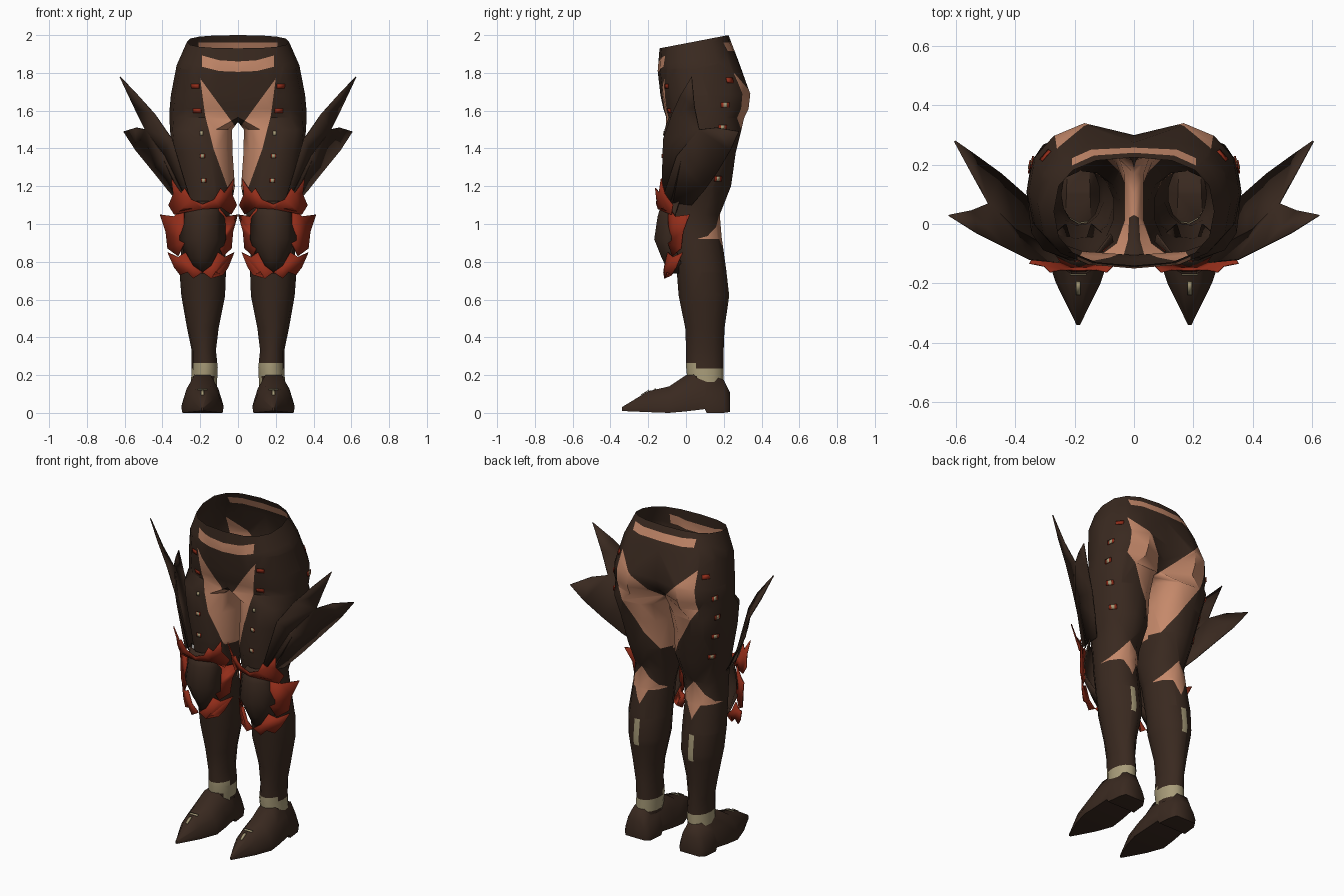
import bpy, bmesh
from math import sin, cos, radians, copysign
from mathutils import Vector

if "Cube" in bpy.data.objects:
    bpy.data.objects.remove(bpy.data.objects["Cube"])


def material(name, rgb):
    m = bpy.data.materials.new(name)
    m.use_nodes = True
    m.diffuse_color = (*rgb, 1)
    bsdf = m.node_tree.nodes["Principled BSDF"]
    bsdf.inputs["Base Color"].default_value = (*rgb, 1)
    bsdf.inputs["Roughness"].default_value = 0.9
    return m


brown = material("dark brown leather", (0.041, 0.022, 0.014))
skin = material("tan skin", (0.56, 0.25, 0.145))
red = material("rust red", (0.29, 0.026, 0.010))
beige = material("beige cloth", (0.39, 0.33, 0.19))


def make(name, bm, mats, solid=0.0, smooth=40):
    """Turn a left-hand half into a mirrored object."""
    bmesh.ops.remove_doubles(bm, verts=bm.verts[:], dist=0.0005)
    bmesh.ops.recalc_face_normals(bm, faces=bm.faces[:])
    me = bpy.data.meshes.new(name)
    bm.to_mesh(me)
    bm.free()
    ob = bpy.data.objects.new(name, me)
    bpy.context.collection.objects.link(ob)
    for m in mats:
        me.materials.append(m)
    bpy.ops.object.select_all(action='DESELECT')
    bpy.context.view_layer.objects.active = ob
    ob.select_set(True)
    bpy.ops.object.shade_smooth_by_angle(angle=radians(smooth))
    if solid:
        s = ob.modifiers.new("thickness", 'SOLIDIFY')
        s.thickness, s.offset = solid, 0
    mir = ob.modifiers.new("mirror", 'MIRROR')
    mir.use_clip = True
    return ob


def bridge(bm, rows, closed=False):
    """Quads between rows of equally many points."""
    rows = [[bm.verts.new(p) for p in r] for r in rows]
    for a, b in zip(rows, rows[1:]):
        n = len(a)
        for i in range(n if closed else n - 1):
            j = (i + 1) % n
            bm.faces.new((a[i], a[j], b[j], b[i]))
    return rows


def paint(bm, poly, mat, front):
    """Cut a convex outline (x, z) into the front or back and colour it."""
    lo, hi = min(p[1] for p in poly), max(p[1] for p in poly)
    mid = Vector((sum(p[0] for p in poly), 0, sum(p[1] for p in poly))) / len(poly)

    def faces():
        for f in bm.faces:
            zs = [v.co.z for v in f.verts]
            if (f.calc_center_median().y < 0.06) == front and min(zs) < hi and max(zs) > lo:
                yield f

    planes = []
    for (ax, az), (bx, bz) in zip(poly, poly[1:] + poly[:1]):
        co, no = Vector((ax, 0, az)), Vector((bz - az, 0, ax - bx))
        if no.dot(mid - co) < 0:
            no.negate()
        planes.append((co, no))
        fs = list(faces())
        geom = fs + list({e for f in fs for e in f.edges}) + list({v for f in fs for v in f.verts})
        bmesh.ops.bisect_plane(bm, geom=geom, dist=1e-4, plane_co=co, plane_no=no)
    for f in faces():
        c = f.calc_center_median()
        if all(no.dot(c - co) > 0 for co, no in planes):
            f.material_index = mat


# Trousers and boots: half hip rings, a crotch ring, then closed leg rings
def power(v, e=0.78):
    return copysign(abs(v) ** e, v)


def hip_arc(z_front, z_back, rx, y_front, y_back, cleft):
    pts = []
    for i in range(9):
        t = radians(22.5 * i)
        k = (1 - power(cos(t))) / 2
        pts.append((rx * power(sin(t)) if 0 < i < 8 else 0, y_front + (y_back - y_front) * k,
                    z_front + (z_back - z_front) * k))
    x, y, z = pts[8]
    pts[8] = (x, y - cleft, z)
    return pts


def leg_ring(z, x0, x1, y0, y1, e=1.0):
    angles = [-20 + 27.5 * i for i in range(9)] + [228, 256, 284, 312]
    return [((x0 + x1) / 2 + (x1 - x0) / 2 * power(sin(radians(a)), e),
             (y0 + y1) / 2 - (y1 - y0) / 2 * power(cos(radians(a)), e), z) for a in angles]


bm = bmesh.new()
hips = [hip_arc(1.93, 2.0, 0.27, -0.14, 0.225, 0),
        hip_arc(1.81, 1.87, 0.325, -0.15, 0.285, 0.01),
        hip_arc(1.68, 1.69, 0.355, -0.135, 0.355, 0.055),
        hip_arc(1.61, 1.61, 0.362, -0.12, 0.345, 0.08),
        hip_arc(1.565, 1.56, 0.363, -0.105, 0.32, 0.11)]
bridge(bm, hips)
crotch = hips[-1] + [(0, y, 1.54) for y in (0.17, 0.1, 0.03, -0.05)]
bridge(bm, [crotch] + [leg_ring(*r) for r in (
    (1.50, 0.028, 0.36, -0.115, 0.295, 0.7),
    (1.38, 0.025, 0.35, -0.125, 0.265, 0.85),
    (1.20, 0.012, 0.32, -0.125, 0.24),
    (1.05, 0.04, 0.29, -0.11, 0.18),
    (0.93, 0.065, 0.295, -0.09, 0.19),
    (0.75, 0.06, 0.31, -0.05, 0.215),
    (0.62, 0.065, 0.30, -0.04, 0.23),
    (0.45, 0.10, 0.27, -0.005, 0.205),
    (0.33, 0.115, 0.245, 0, 0.2),
    (0.24, 0.105, 0.245, 0, 0.2),
    (0.14, 0.11, 0.25, 0.01, 0.2))], closed=True)
bmesh.ops.remove_doubles(bm, verts=bm.verts[:], dist=0.0005)

# Bare skin panels, waist bands, knee backs, ankle cuffs and calf strips
paint(bm, [(0.2, 1.77), (0.175, 1.58), (0.13, 1.4), (0.05, 1.18), (-0.02, 1.18), (-0.02, 1.47)], 1, True)
paint(bm, [(0.26, 1.80), (0.275, 1.56), (0.05, 1.2), (-0.02, 1.2), (-0.02, 1.53)], 1, False)
paint(bm, [(-0.01, 1.805), (0.1, 1.81), (0.1, 1.867), (-0.01, 1.86)], 1, True)
paint(bm, [(0.1, 1.81), (0.19, 1.832), (0.19, 1.892), (0.1, 1.867)], 1, True)
paint(bm, [(-0.01, 1.915), (0.21, 1.915), (0.21, 1.96), (-0.01, 1.96)], 1, False)
paint(bm, [(0.18, 1.06), (0.295, 0.92), (0.065, 0.92)], 1, False)
paint(bm, [(0.13, 0.93), (0.23, 0.93), (0.18, 0.83)], 1, False)
paint(bm, [(0, 0.265), (0.4, 0.265), (0.4, 0.195), (0, 0.195)], 2, True)
paint(bm, [(0, 0.235), (0.4, 0.235), (0.4, 0.16), (0, 0.16)], 2, False)
paint(bm, [(0.17, 0.74), (0.205, 0.74), (0.205, 0.58), (0.17, 0.58)], 2, False)
legs = make("trousers_and_boots", bm, [brown, skin, beige])

# Pointed shoes with a small heel: sections from toe to heel
bm = bmesh.new()
sections = []
for y, w, z0, z1 in ((-0.34, 0.006, 0.01, 0.03), (-0.2, 0.075, 0.004, 0.115),
                     (-0.09, 0.112, 0, 0.14), (0, 0.108, 0.008, 0.2), (0.1, 0.1, 0.02, 0.205),
                     (0.11, 0.1, 0, 0.205), (0.2, 0.09, 0, 0.175), (0.232, 0.07, 0.005, 0.11)):
    h = z1 - z0
    half = [(w * 0.95, z0), (w, z0 + 0.22 * h), (w * 0.78, z0 + 0.62 * h), (w * 0.4, z1)]
    sections.append([(0.188 + x, y, z) for x, z in half]
                    + [(0.188 - x, y, z) for x, z in reversed(half)])
rows = bridge(bm, sections, closed=True)
bm.faces.new(rows[0])
bm.faces.new(rows[-1])
shoes = make("shoes", bm, [brown], smooth=60)

# Domed knee guards
bm = bmesh.new()
bridge(bm, [[(0.187 + w * u, y + 0.09 * u * u, z) for u in (-1, -0.6, -0.2, 0.2, 0.6, 1)]
            for z, w, y in ((1.12, 0.11, -0.125), (1.04, 0.115, -0.15), (0.92, 0.12, -0.168),
                            (0.82, 0.088, -0.128), (0.74, 0.045, -0.09))])
make("knee_guards", bm, [brown], solid=0.008)

# Jagged red trim around each knee guard: crown, side wings, lower collar
trim = {
    "knee_crown": (-0.15, 2.6, 0.35, 1.0, [(0, 1.08), (0, 1.105), (0.06, 1.13), (0.095, 1.19),
                   (0.115, 1.165), (0.165, 1.24), (0.155, 1.16), (0.18, 1.1), (0.15, 1.05),
                   (0.1, 1.085)]),
    "knee_wing": (-0.118, 2.7, 0, 0.82, [(0.1, 1.09), (0.15, 1.04), (0.225, 1.05), (0.195, 0.96),
                  (0.185, 0.87), (0.13, 0.83), (0.095, 0.9)]),
    "knee_collar": (-0.12, 3.0, 0, 0.9, [(0, 0.745), (0.05, 0.78), (0.09, 0.85), (0.13, 0.825),
                    (0.185, 0.85), (0.15, 0.77), (0.12, 0.73), (0.08, 0.745), (0.05, 0.712)]),
}
for name, (y, bend, lean, inner, outline) in trim.items():
    bm = bmesh.new()
    for side in (1, -inner):
        f = bm.faces.new([bm.verts.new((0.187 + side * x, y + bend * x * x - lean * (z - 1.09), z))
                          for x, z in outline])
        bmesh.ops.triangulate(bm, faces=[f])
    make(name, bm, [red], solid=0.006, smooth=20)

# Swept double blades on the outer thighs
bm = bmesh.new()
tip_a, tip_b = (0.625, 0.03, 1.78), (0.605, 0.28, 1.49)
bridge(bm, zip(*[[(0.25, -0.13, 1.12), (0.35, -0.12, 1.45), (0.44, -0.075, 1.58),
                  (0.53, -0.03, 1.68), tip_a],
                 [(0.29, -0.07, 1.11), (0.40, -0.02, 1.36), (0.49, 0.07, 1.5),
                  (0.55, 0.045, 1.62), tip_a]]))
bridge(bm, zip(*[[(0.27, -0.13, 1.12), (0.39, -0.05, 1.36), (0.49, 0.07, 1.5),
                  (0.54, 0.16, 1.51), tip_b],
                 [(0.3, 0.03, 1.1), (0.37, 0.1, 1.18), (0.45, 0.17, 1.28),
                  (0.54, 0.235, 1.39), tip_b]]))
bmesh.ops.dissolve_degenerate(bm, dist=0.0005, edges=bm.edges[:])
make("thigh_blades", bm, [brown], solid=0.006, smooth=35)


# Small flat studs projected onto a surface along a direction
def studs(name, target, spots, direction, mat, w, h, lift=0.003):
    bm = bmesh.new()
    direction = Vector(direction)
    for p in spots:
        hit, co, no, _ = target.ray_cast(Vector(p) - direction, direction)
        no = no if no.dot(direction) < 0 else -no
        side = Vector((0, 0, 1)).cross(no).normalized() * w / 2
        up = no.cross(side).normalized() * h / 2
        bm.faces.new([bm.verts.new(co + no * lift + side * a + up * b)
                      for a, b in ((-1, -1), (1, -1), (1, 1), (-1, 1))])
    make(name, bm, [mat], solid=0.004)


bpy.context.view_layer.update()
back, inward, down = (0, 1, 0), (-1, 0, 0), (0, 0, -1)
side_row = [(0.4, 0.23, 1.76), (0.4, 0.207, 1.63), (0.4, 0.193, 1.51),
            (0.4, 0.18, 1.38), (0.4, 0.168, 1.24)]
front_row = [(0.225, -0.2, 1.73), (0.215, -0.2, 1.6), (0.193, -0.2, 1.48),
             (0.188, -0.2, 1.36), (0.182, -0.2, 1.23)]
studs("side_studs", legs, side_row, inward, red, 0.045, 0.027)
studs("side_stud_centres", legs, side_row[1:], inward, beige, 0.018, 0.027, 0.005)
studs("front_studs_upper", legs, front_row[:2], back, red, 0.045, 0.024)
studs("front_studs_lower", legs, front_row[3:], back, red, 0.028, 0.022)
studs("front_stud_centres", legs, front_row[2:], back, beige, 0.016, 0.022, 0.005)
studs("shoe_studs", shoes, [(0.188, -0.215, 0.2)], down, beige, 0.014, 0.05)
studs("shoe_bars", shoes, [(0.188, -0.165, 0.2)], down, beige, 0.055, 0.014)
